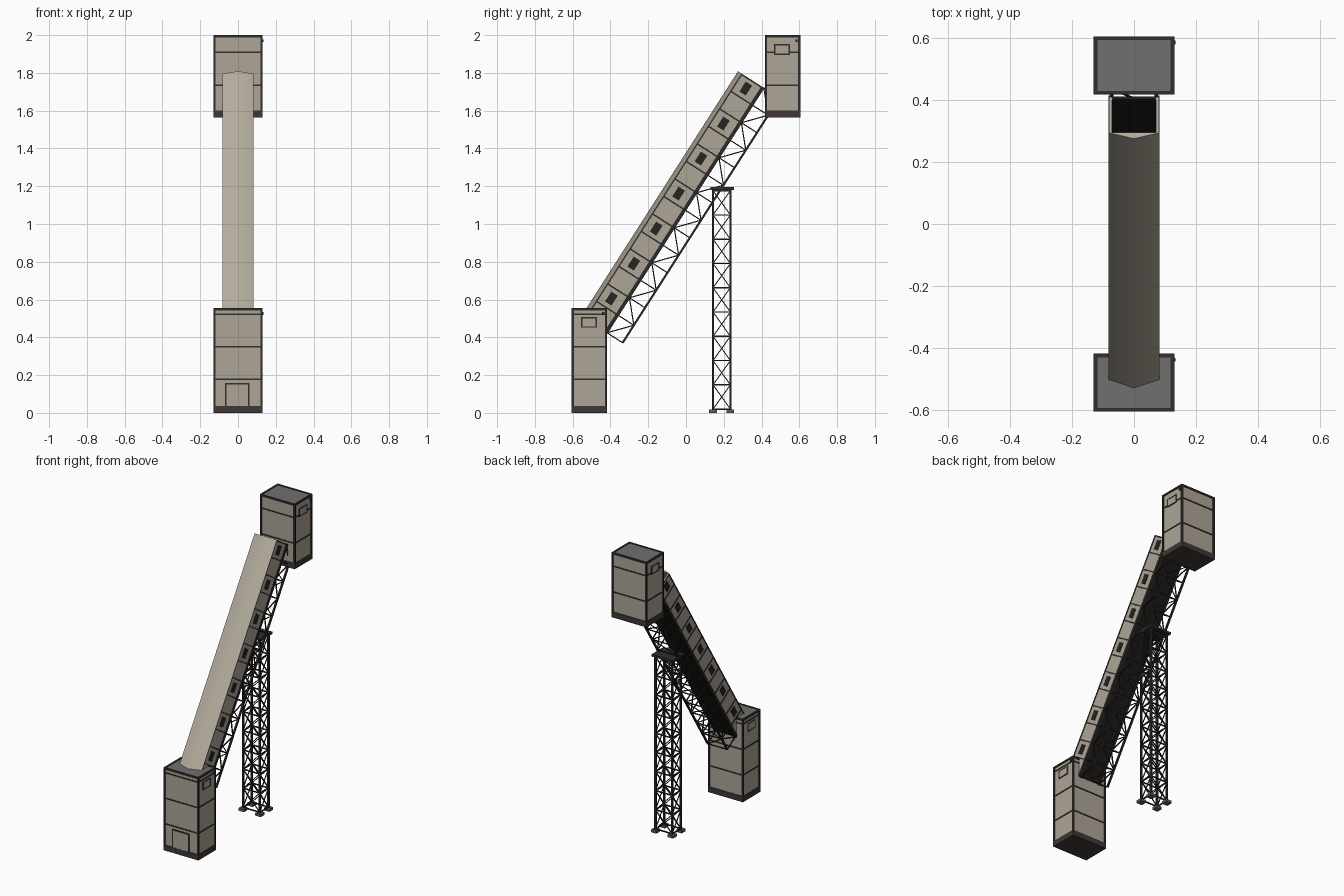
import bpy, bmesh, math
from mathutils import Matrix, Vector

if "Cube" in bpy.data.objects:
    bpy.data.objects.remove(bpy.data.objects["Cube"])


def mat(name, rgb):
    m = bpy.data.materials.new(name)
    m.diffuse_color = (*rgb, 1)
    m.use_nodes = True
    m.node_tree.nodes["Principled BSDF"].inputs["Base Color"].default_value = m.diffuse_color
    return m


WALL = mat("beige_cladding", (0.42, 0.375, 0.31))
ROOF = mat("pale_roof_sheet", (0.45, 0.41, 0.335))
TRIM = mat("dark_trim", (0.033, 0.027, 0.026))
STEEL = mat("dark_steel", (0.025, 0.022, 0.02))
PLINTH = mat("plinth_brown", (0.05, 0.038, 0.037))
GREY = mat("grey_flat_roof", (0.16, 0.16, 0.155))
GLASS = mat("dark_louvre", (0.02, 0.018, 0.016))
FLOOR = mat("black_floor", (0.012, 0.011, 0.01))
PAD = mat("concrete_grey", (0.11, 0.105, 0.1))

# inclined frame of the gallery: local y runs along the slope
SLOPE = Matrix.Translation((0, -0.418, 0.424)) @ Matrix.Rotation(math.radians(57.4), 4, 'X')
LENGTH, PANELS = 1.54, 14
STEP = LENGTH / PANELS


class Part:
    """Collects boxes and bars into one named object."""

    def __init__(self, name, material, frame=Matrix()):
        self.name, self.material, self.frame = name, material, frame
        self.bm = bmesh.new()

    def box(self, x0, x1, y0, y1, z0, z1):
        m = Matrix.Translation(((x0 + x1) / 2, (y0 + y1) / 2, (z0 + z1) / 2))
        bmesh.ops.create_cube(self.bm, size=1, matrix=m @ Matrix.Diagonal((x1 - x0, y1 - y0, z1 - z0, 1)))

    def bar(self, a, b, t):
        a, b = Vector(a), Vector(b)
        d = b - a
        m = Matrix.Translation((a + b) / 2) @ d.to_track_quat('Z', 'Y').to_matrix().to_4x4()
        bmesh.ops.create_cube(self.bm, size=1, matrix=m @ Matrix.Diagonal((t, t, d.length, 1)))

    def done(self):
        me = bpy.data.meshes.new(self.name)
        self.bm.to_mesh(me)
        self.bm.free()
        me.materials.append(self.material)
        ob = bpy.data.objects.new(self.name, me)
        ob.matrix_world = self.frame
        bpy.context.collection.objects.link(ob)
        return ob


def frame_boxes(part, sx, y0, y1, z0, z1, t=0.007):
    """Rectangular outline on a side wall at x = sx * 0.13."""
    xs = sorted((sx * 0.122, sx * 0.1295))
    part.box(*xs, y0, y1, z0, z0 + t)
    part.box(*xs, y0, y1, z1 - t, z1)
    part.box(*xs, y0, y0 + t, z0, z1)
    part.box(*xs, y1 - t, y1, z0, z1)


def tower(name, y0, y1, z0, z1, bands):
    X, c = 0.13, 0.012
    p = Part(name + "_walls", WALL)
    p.box(-X + .005, X - .005, y0 + .005, y1 - .005, z0 + .01, z1 - .01)
    p.done()
    p = Part(name + "_plinth", PLINTH)
    p.box(-X, X, y0, y1, z0, z0 + .037)
    p.done()
    p = Part(name + "_roof", GREY)
    p.box(-X + .01, X - .01, y0 + .01, y1 - .01, z1 - .012, z1 - .003)
    p.done()
    # corner posts, roof rim and horizontal bands
    p = Part(name + "_trim", TRIM)
    for xa in (-X, X - c):
        for ya in (y0, y1 - c):
            p.box(xa, xa + c, ya, ya + c, z0 + .03, z1)
        p.box(xa, xa + c, y0, y1, z1 - .012, z1)
    for ya in (y0, y1 - c):
        p.box(-X, X, ya, ya + c, z1 - .012, z1)
    for z in bands:
        p.box(-X + .002, X - .002, y0 + .002, y1 - .002, z - .004, z + .004)
    p.done()
    # side windows: pane plate plus dark outline
    w0, w1 = y0 + .05, y0 + .133
    pane, fr = Part(name + "_window_panes", WALL), Part(name + "_window_frames", TRIM)
    for s in (-1, 1):
        pane.box(*sorted((s * .122, s * .1285)), w0, w1, z1 - .104, z1 - .048)
        frame_boxes(fr, s, w0, w1, z1 - .104, z1 - .048)
    pane.done()
    fr.done()
    # small lamp on the right side
    p = Part(name + "_lamp", TRIM)
    p.box(.125, .134, y1 - .026, y1 - .014, z1 - .036, z1 - .022)
    p.done()


tower("lower_tower", -0.605, -0.418, 0, 0.555, (0.178, 0.35, 0.521))
tower("upper_tower", 0.417, 0.605, 1.565, 2.0, (1.735, 1.908))

# front door: panel and frame
p = Part("door_panel", WALL)
p.box(-.065, .058, -.604, -.598, .037, .155)
p.done()
p = Part("door_frame", TRIM)
p.box(-.068, -.06, -.605, -.598, .03, .158)
p.box(.053, .061, -.605, -.598, .03, .158)
p.box(-.068, .061, -.605, -.598, .15, .158)
p.done()

# gallery: open-ended tube with side walls, floor and shallow gable roof
EAVE, RIDGE = 0.139, 0.162
walls = Part("gallery_walls", WALL, SLOPE)
ribs = Part("gallery_ribs", TRIM, SLOPE)
louvres = Part("gallery_windows", GLASS, SLOPE)
for s in (-1, 1):
    walls.box(*sorted((s * .071, s * .079)), 0, LENGTH, .005, EAVE)
    ribs.box(*sorted((s * .077, s * .0815)), 0, LENGTH, EAVE - .006, EAVE - .001)
    for i in range(PANELS + 1):
        y = min(max(i * STEP, .004), LENGTH - .004)
        ribs.box(*sorted((s * .077, s * .082)), y - .004, y + .004, .01, EAVE - .003)
    for i in range(1, PANELS, 2):
        y = (i + .5) * STEP
        louvres.box(*sorted((s * .077, s * .082)), y - .031, y + .031, .058, .098)
for p in (walls, ribs, louvres):
    p.done()

p = Part("gallery_floor", FLOOR, SLOPE)
p.box(-.076, .076, 0, LENGTH, 0, .012)
p.done()
p = Part("gallery_floor_beams", STEEL, SLOPE)
for s in (-1, 1):
    p.box(*sorted((s * .068, s * .083)), 0, LENGTH, -.004, .015)
p.done()

p = Part("gallery_roof", ROOF, SLOPE)
ends = [[p.bm.verts.new((x, y, z)) for x, z in ((-.083, EAVE), (.083, EAVE), (0, RIDGE))]
        for y in (0, LENGTH)]
p.bm.faces.new(ends[0])
p.bm.faces.new(ends[1][::-1])
for i in range(3):
    j = (i + 1) % 3
    f = p.bm.faces.new((ends[0][i], ends[1][i], ends[1][j], ends[0][j]))
    f.smooth = i != 0
bmesh.ops.recalc_face_normals(p.bm, faces=p.bm.faces)
for e in p.bm.edges:
    e.smooth = len(e.link_faces) == 2 and e.calc_face_angle() < math.radians(40)
p.done()

# truss below the gallery
p = Part("gallery_truss", STEEL, SLOPE)
TX, D = 0.072, -0.098
for s in (-1, 1):
    x = s * TX
    p.bar((x, 0, D), (x, LENGTH, D), .011)
    for i in range(PANELS + 1):
        p.bar((x, i * STEP, 0), (x, i * STEP, D), .006)
    for i in range(PANELS):
        za, zb = (0, D) if i % 2 == 0 else (D, 0)
        p.bar((x, i * STEP, za), (x, (i + 1) * STEP, zb), .006)
for i in range(PANELS + 1):
    p.bar((-TX, i * STEP, D), (TX, i * STEP, D), .006)
    if i < PANELS:
        s = 1 if i % 2 else -1
        p.bar((-s * TX, i * STEP, D), (s * TX, (i + 1) * STEP, D), .005)
p.done()

# lattice support: four legs, rings and cross bracing
p = Part("support_lattice", STEEL)
pads = Part("support_feet", PAD)
AX, Y0, Y1, Z0, BAY, N = 0.062, 0.143, 0.235, 0.02, 0.1285, 9
corners = [(-AX, Y0), (AX, Y0), (AX, Y1), (-AX, Y1)]
for x, y in corners:
    p.bar((x, y, .01), (x, y, 1.185), .012)
    pads.box(x - .02, x + .02, y - .02, y + .02, 0, .018)
for k in range(4):
    a, b = corners[k], corners[(k + 1) % 4]
    for i in range(N + 1):
        z = Z0 + i * BAY
        p.bar((*a, z), (*b, z), .007)
        if i < N:
            p.bar((*a, z), (*b, z + BAY), .005)
            p.bar((*b, z), (*a, z + BAY), .005)
p.done()
pads.done()
p = Part("support_cap", TRIM)
p.box(-.078, .078, Y0 - .014, Y1 + .018, 1.18, 1.195)
p.done()
